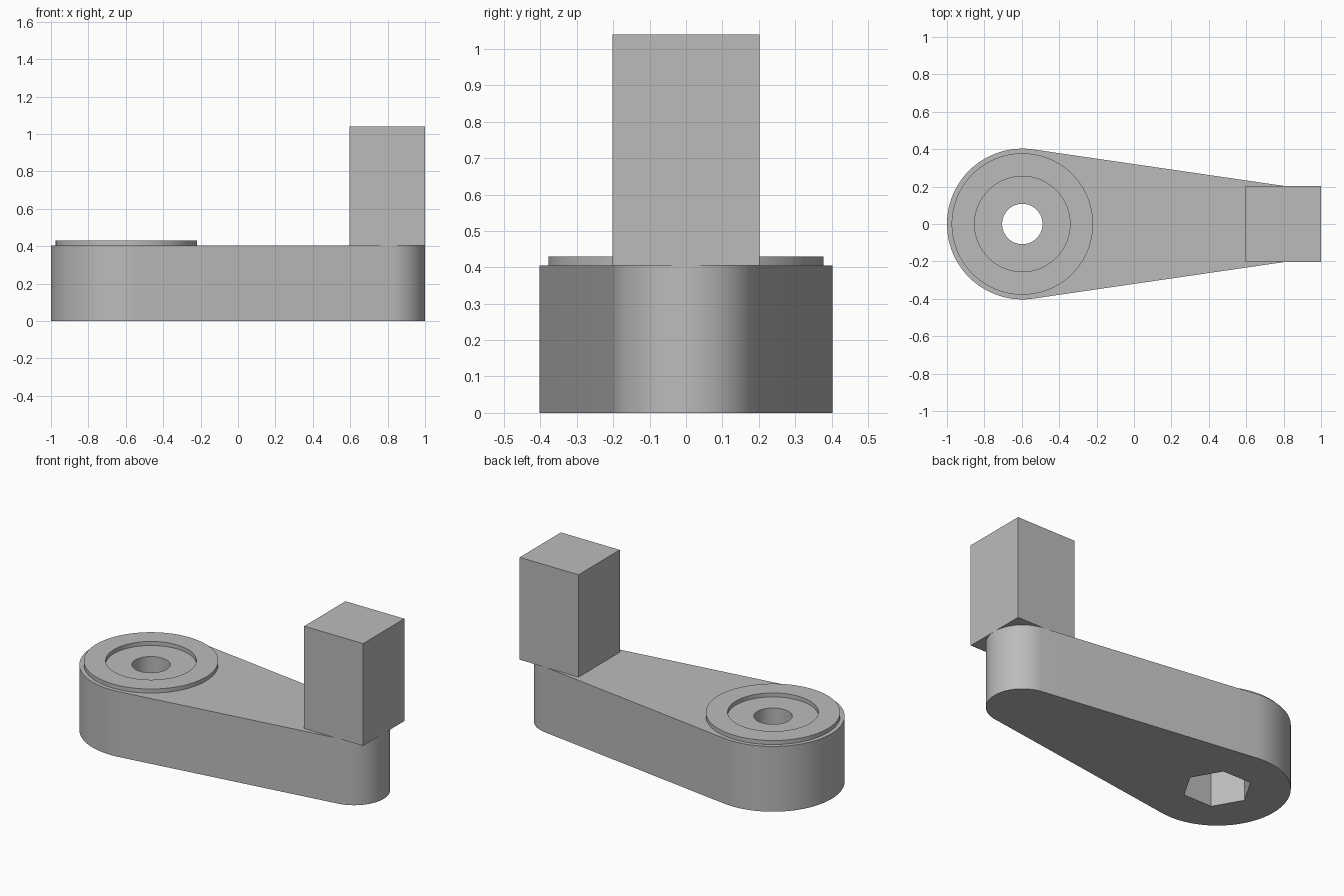
import bpy, bmesh
from math import cos, sin, acos, pi, radians

cube = bpy.data.objects.get("Cube")
if cube:
    bpy.data.objects.remove(cube, do_unlink=True)

HUB_X, HUB_R = -0.597, 0.403
TIP_X, TIP_R = 0.798, 0.202
ARM_H, COLLAR_H, TOP = 0.405, 0.43, 1.04

grey = bpy.data.materials.new("grey")
grey.use_nodes = True
colour = (0.5, 0.5, 0.5, 1)
grey.diffuse_color = colour
grey.node_tree.nodes["Principled BSDF"].inputs["Base Color"].default_value = colour


def arc(x, r, start, end, n):
    """n + 1 points along an arc centred on (x, 0)."""
    angles = [start + (end - start) * i / n for i in range(n + 1)]
    return [(x + r * cos(a), r * sin(a)) for a in angles]


def circle(x, r, n):
    return arc(x, r, 0, 2 * pi, n)[:-1]


def prism(name, outline, z0, z1):
    """Solid made by extruding an outline from z0 to z1."""
    bm = bmesh.new()
    base = bm.faces.new([bm.verts.new((x, y, z0)) for x, y in outline])
    ext = bmesh.ops.extrude_face_region(bm, geom=[base])
    verts = [v for v in ext["geom"] if isinstance(v, bmesh.types.BMVert)]
    bmesh.ops.translate(bm, verts=verts, vec=(0, 0, z1 - z0))
    bmesh.ops.recalc_face_normals(bm, faces=bm.faces)
    mesh = bpy.data.meshes.new(name)
    bm.to_mesh(mesh)
    bm.free()
    mesh.materials.append(grey)
    obj = bpy.data.objects.new(name, mesh)
    bpy.context.collection.objects.link(obj)
    return obj


def cut(obj, cutter):
    """Subtract the cutter, bake the result and remove the cutter."""
    mod = obj.modifiers.new("cut", "BOOLEAN")
    mod.operation, mod.solver, mod.object = "DIFFERENCE", "EXACT", cutter
    bpy.context.view_layer.update()
    deps = bpy.context.evaluated_depsgraph_get()
    mesh = bpy.data.meshes.new_from_object(obj.evaluated_get(deps))
    obj.modifiers.clear()
    obj.data = mesh
    bpy.data.objects.remove(cutter, do_unlink=True)


# Tapered arm: two round ends joined by tangent sides
tangent = acos((HUB_R - TIP_R) / (TIP_X - HUB_X))
outline = (arc(HUB_X, HUB_R, tangent, 2 * pi - tangent, 64)
           + arc(TIP_X, TIP_R, -tangent, tangent, 48))
arm = prism("crank_arm", outline, 0, ARM_H)

# Bolt hole and hexagonal nut pocket underneath
cut(arm, prism("bolt_hole", circle(HUB_X, 0.108, 64), -0.1, 0.6))
cut(arm, prism("nut_pocket", circle(HUB_X, 0.194, 6), -0.1, 0.27))

# Raised collar around the washer recess
collar = prism("hub_collar", circle(HUB_X, 0.378, 96), ARM_H, COLLAR_H)
cut(collar, prism("washer_recess", circle(HUB_X, 0.255, 96), 0.3, 0.6))

# Square handle standing on the narrow end
square = [(TIP_X + sx * TIP_R, sy * TIP_R)
          for sx, sy in ((-1, -1), (1, -1), (1, 1), (-1, 1))]
handle = prism("square_handle", square, ARM_H, TOP)

# Smooth round walls, keep edges sharp
for obj in (arm, collar):
    bpy.ops.object.select_all(action="DESELECT")
    obj.select_set(True)
    bpy.context.view_layer.objects.active = obj
    bpy.ops.object.shade_smooth_by_angle(angle=radians(30))
